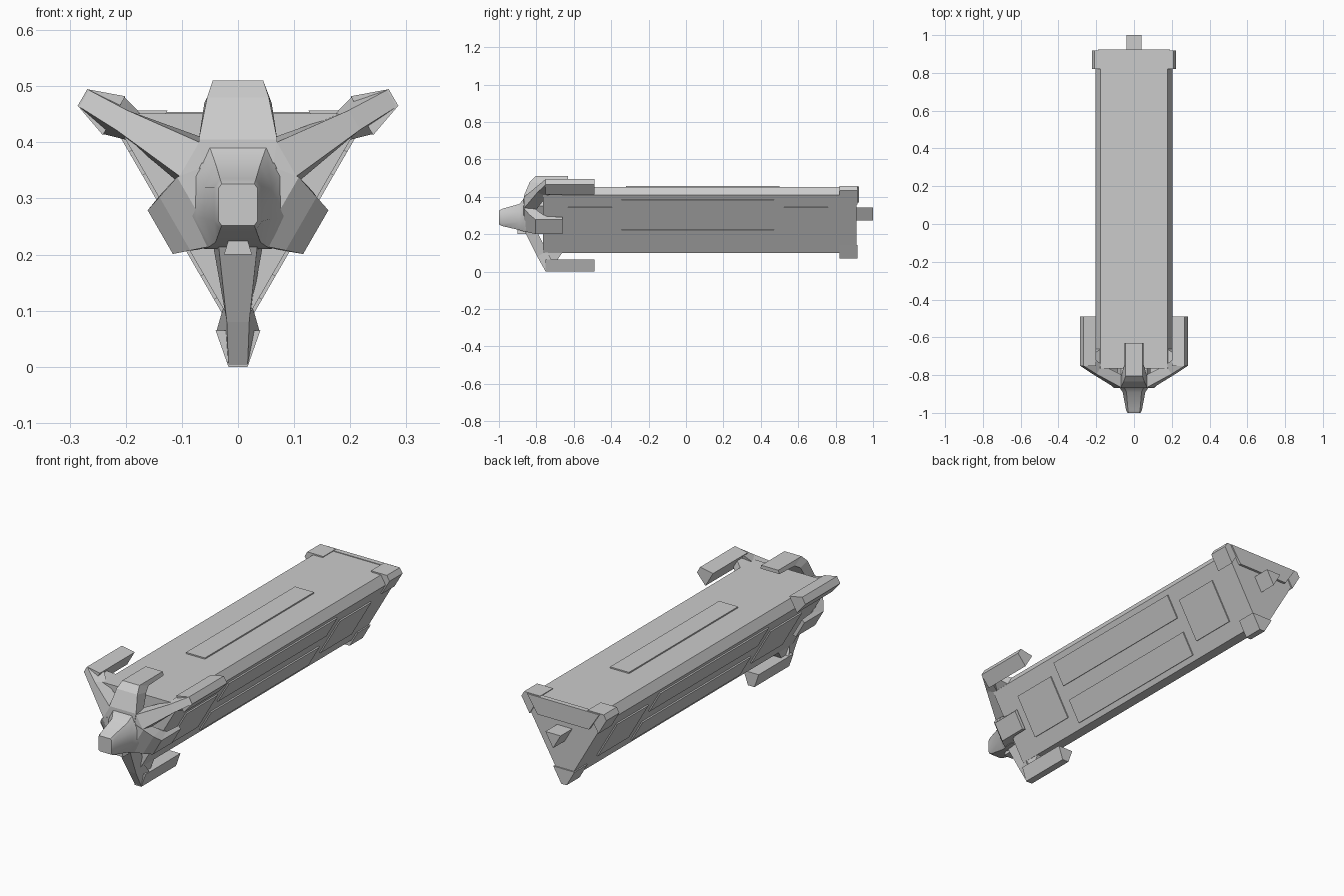
import bpy, bmesh
from math import radians, cos, sin

if "Cube" in bpy.data.objects:
    bpy.data.objects.remove(bpy.data.objects["Cube"])

CZ = 0.32                      # height of the long axis
CORNERS = (-90, 30, 150)       # directions of the prism edges
FACES = (90, -30, 210)         # directions of the prism sides
T30 = 0.57735


def loft(name, rings, smooth=False):
    """Skin a list of equal-length point rings and cap both ends."""
    bm = bmesh.new()
    vs = [[bm.verts.new(p) for p in ring] for ring in rings]
    n = len(vs[0])
    for a, b in zip(vs, vs[1:]):
        for i in range(n):
            j = (i + 1) % n
            bm.faces.new((a[i], a[j], b[j], b[i]))
    bm.faces.new(vs[0])
    bm.faces.new(vs[-1])
    bmesh.ops.recalc_face_normals(bm, faces=bm.faces)
    me = bpy.data.meshes.new(name)
    bm.to_mesh(me)
    bm.free()
    ob = bpy.data.objects.new(name, me)
    bpy.context.collection.objects.link(ob)
    if smooth:
        bpy.context.view_layer.objects.active = ob
        ob.select_set(True)
        bpy.ops.object.shade_smooth_by_angle(angle=radians(40))
        ob.select_set(False)
    return ob


def polar(deg, r, u, y):
    """Point at radius r and sideways offset u around the long axis."""
    t = radians(deg)
    return (r * cos(t) - u * sin(t), y, CZ + r * sin(t) + u * cos(t))


def prism(name, deg, profile, y0, y1):
    """Extrude an (r, u) profile along y."""
    return loft(name, [[polar(deg, r, u, y) for r, u in profile] for y in (y0, y1)])


def box(name, deg, r0, r1, u0, u1, y0, y1):
    return prism(name, deg, [(r0, u0), (r1, u0), (r1, u1), (r0, u1)], y0, y1)


def arm(name, deg, stations):
    """Bent bar; each station is outer y, r, half width, then inner y, r, half width."""
    rings = []
    for yo, ro, wo, yi, ri, wi in stations:
        rings.append([polar(deg, ro, -wo, yo), polar(deg, ro, wo, yo),
                      polar(deg, ri, wi, yi), polar(deg, ri, -wi, yi)])
    return loft(name, rings)


def tri_ring(d, cut, y):
    """Triangle with inner radius d and corners cut at radius cut."""
    w = (2 * d - cut) * T30
    return [polar(t, cut, s * w, y) for t in CORNERS for s in (-1, 1)]


# Main hull: triangular prism with blunt edges
loft("hull", [tri_ring(0.131, 0.22, y) for y in (-0.765, 0.912)])

# Raised panels
box("top_panel", 90, 0.12, 0.137, -0.05, 0.05, -0.32, 0.50)
for side, t in (("right", -30), ("left", 210)):
    for s in (-1, 1):
        u0, u1 = sorted((s * 0.035, s * 0.152))
        box(f"{side}_long_panel", t, 0.12, 0.137, u0, u1, -0.345, 0.47)
    for y in (-0.63, 0.525):
        box(f"{side}_square_panel", t, 0.12, 0.137, -0.104, 0.104, y, y + 0.235)

# Rear corner caps, rear plate and stub
for t in CORNERS:
    prism("rear_corner_cap", t,
          [(0.25, -0.014), (0.25, 0.014), (0.177, 0.056), (0.177, -0.056)], 0.82, 0.918)
prism("rear_plate", 90, [(0.134, -0.19), (0.134, 0.19), (0.05, 0.135), (0.05, -0.135)],
      0.90, 0.924)
loft("rear_stub", [[polar(t, 0.046, 0, y) for t in CORNERS] for y in (0.90, 1.0)])

# Corner arms with runners and brackets
for t in CORNERS:
    arm("corner_arm", t, [(-0.87, 0.03, 0.05, -0.80, 0.03, 0.05),
                          (-0.865, 0.10, 0.035, -0.80, 0.10, 0.045),
                          (-0.795, 0.24, 0.02, -0.745, 0.21, 0.025),
                          (-0.75, 0.32, 0.017, -0.72, 0.255, 0.038)])
    prism("corner_runner", t,
          [(0.32, -0.017), (0.32, 0.017), (0.255, 0.04), (0.255, -0.04)], -0.752, -0.49)
    arm("runner_bracket", t, [(-0.765, 0.20, 0.025, -0.65, 0.20, 0.025),
                              (-0.75, 0.262, 0.02, -0.69, 0.262, 0.02)])

# Face arms: the top one reaches higher than the two lower ones
for name, t, r, y_end in (("top_arm", 90, 0.19, -0.63),
                          ("right_arm", -30, 0.16, -0.66),
                          ("left_arm", 210, 0.16, -0.66)):
    arm(name, t, [(-0.87, 0.02, 0.06, -0.80, 0.02, 0.06),
                  (-0.867, 0.085, 0.07, -0.81, 0.085, 0.07),
                  (-0.835, r - 0.03, 0.055, -0.775, r - 0.04, 0.06),
                  (-0.805, r, 0.045, -0.745, r - 0.022, 0.051),
                  (y_end, r, 0.045, y_end, r - 0.017, 0.05)])

# Hub core joining the spider to the hull
loft("hub_core", [tri_ring(0.06, 0.09, y) for y in (-0.86, -0.75)])


def oct_ring(y, hw, z0, z1, cx, cz):
    """Chamfered rectangle ring."""
    return [(hw - cx, y, z0), (hw, y, z0 + cz), (hw, y, z1 - cz), (hw - cx, y, z1),
            (cx - hw, y, z1), (-hw, y, z1 - cz), (-hw, y, z0 + cz), (cx - hw, y, z0)]


# Nose and flared base
loft("nose", [oct_ring(-1.0, 0.035, 0.252, 0.326, 0.006, 0.008),
              oct_ring(-0.985, 0.042, 0.244, 0.335, 0.01, 0.015),
              oct_ring(-0.89, 0.06, 0.222, 0.362, 0.02, 0.042),
              oct_ring(-0.868, 0.075, 0.215, 0.39, 0.025, 0.05),
              oct_ring(-0.84, 0.095, 0.21, 0.42, 0.035, 0.065),
              oct_ring(-0.80, 0.095, 0.21, 0.42, 0.035, 0.065)], smooth=True)

# Small chin under the nose
loft("chin", [[(-0.025, y, 0.20), (0.025, y, 0.20), (0.014, y, 0.235), (-0.014, y, 0.235)]
              for y in (-0.90, -0.84)])
